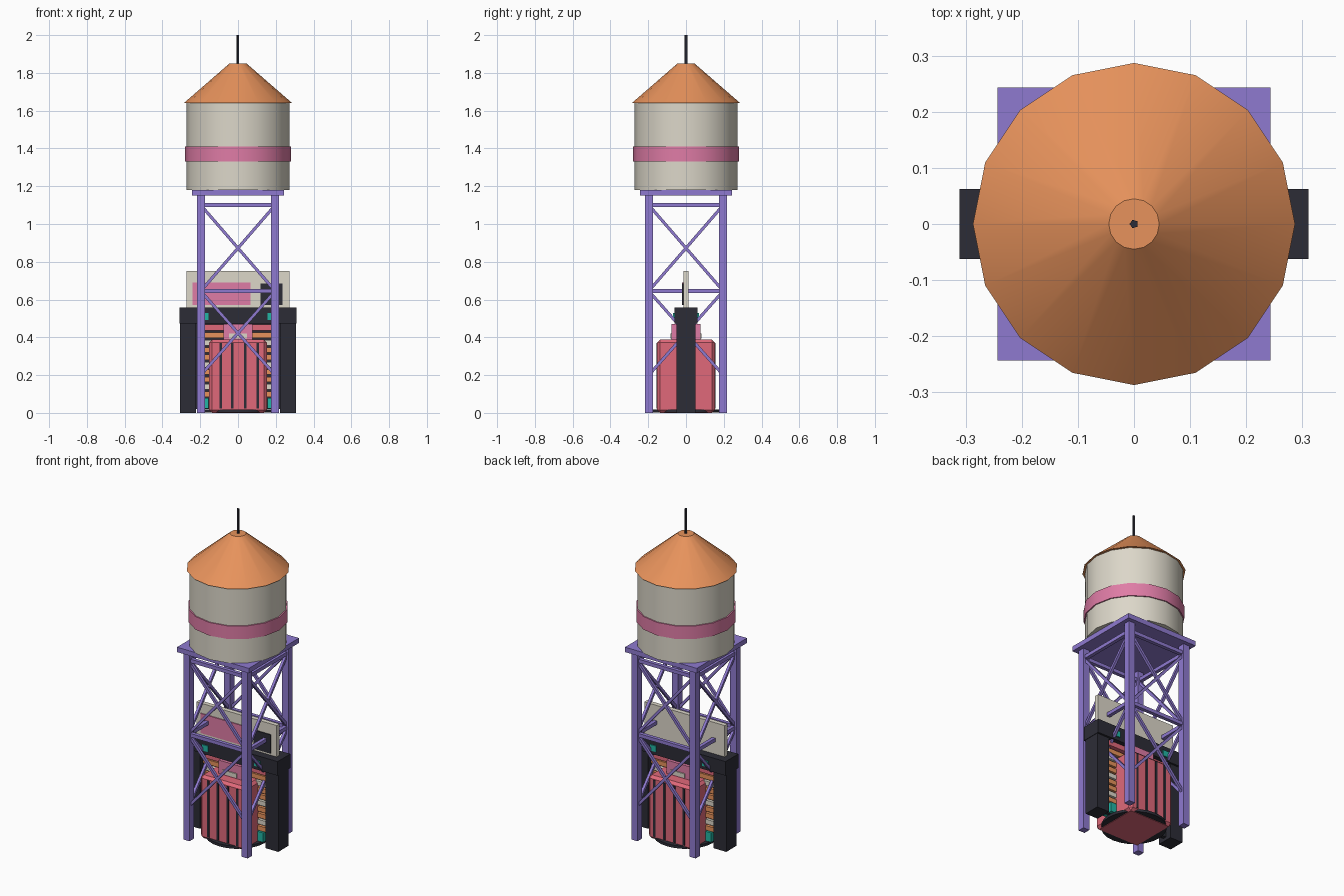
import bpy
import math
from mathutils import Vector

cube = bpy.data.objects.get("Cube")
if cube:
    bpy.data.objects.remove(cube, do_unlink=True)


def linear(c):
    return c / 12.92 if c <= 0.04045 else ((c + 0.055) / 1.055) ** 2.4


def material(name, code):
    rgb = [linear(int(code[i:i + 2], 16) / 255) for i in (0, 2, 4)]
    mat = bpy.data.materials.new(name)
    mat.use_nodes = True
    mat.diffuse_color = (*rgb, 1)
    mat.node_tree.nodes["Principled BSDF"].inputs["Base Color"].default_value = (*rgb, 1)
    return mat


ORANGE = material("orange", "E8935C")
CREAM = material("cream", "DCD7C9")
PURPLE = material("purple", "8F7AD0")
DARK = material("charcoal", "2C2C36")
PINK = material("pink", "DF7CA6")
RED = material("coral red", "E0697A")
TEAL = material("teal", "22B5A4")


def box(name, mat, x, y, z, bevel=0):
    """Box from (low, high) ranges on each axis."""
    ranges = (x, y, z)
    bpy.ops.mesh.primitive_cube_add(size=1, location=[(a + b) / 2 for a, b in ranges])
    ob = bpy.context.object
    ob.name = name
    ob.scale = [b - a for a, b in ranges]
    bpy.ops.object.transform_apply(location=False, rotation=False, scale=True)
    ob.data.materials.append(mat)
    if bevel:
        mod = ob.modifiers.new("bevel", "BEVEL")
        mod.width = bevel
        mod.segments = 1
    return ob


def cone(name, mat, r1, r2, z0, z1, sides=16, smooth=True):
    """Upright cylinder or frustum with a corner on the +x axis."""
    bpy.ops.mesh.primitive_cone_add(vertices=sides, radius1=r1, radius2=r2, depth=z1 - z0,
                                    location=(0, 0, (z0 + z1) / 2),
                                    rotation=(0, 0, math.pi / 2))
    ob = bpy.context.object
    ob.name = name
    ob.data.materials.append(mat)
    if smooth:
        bpy.ops.object.shade_smooth_by_angle(angle=math.radians(30))
    return ob


def strut(name, start, end, width):
    """Square bar between two points."""
    a, b = Vector(start), Vector(end)
    bpy.ops.mesh.primitive_cube_add(size=1, location=(a + b) / 2)
    ob = bpy.context.object
    ob.name = name
    ob.scale = (width, width, (b - a).length)
    ob.rotation_euler = (b - a).to_track_quat("Z", "Y").to_euler()
    ob.data.materials.append(PURPLE)


# Water tank with roof and mast
cone("tank", CREAM, 0.273, 0.273, 1.18, 1.64)
cone("tank_band", PINK, 0.28, 0.28, 1.33, 1.41)
cone("roof", ORANGE, 0.287, 0.045, 1.64, 1.85)
cone("mast", DARK, 0.008, 0.008, 1.84, 2.0, sides=5, smooth=False)
box("platform", PURPLE, (-0.243, 0.243), (-0.243, 0.243), (1.15, 1.18))

# Tower legs
LEG = 0.197
for sx in (-1, 1):
    for sy in (-1, 1):
        x, y = sx * LEG, sy * LEG
        box("tower_leg", PURPLE, (x - 0.021, x + 0.021), (y - 0.021, y + 0.021), (0, 1.15))

# Tower bracing, repeated around the four sides
for side in range(4):
    turn = side * math.pi / 2
    c, s = round(math.cos(turn)), round(math.sin(turn))

    def at(u, z):
        return (c * u + s * LEG, s * u - c * LEG, z)

    for z in (0.645, 1.1):
        strut("tower_rail", at(-LEG, z), at(LEG, z), 0.022)
    for low, high in ((0.2, 0.645), (0.645, 1.1)):
        strut("tower_brace", at(-LEG, low), at(LEG, high), 0.016)
        strut("tower_brace", at(LEG, low), at(-LEG, high), 0.016)

# Gateway posts and beam
for s in (-1, 1):
    box("gate_post", DARK, sorted((s * 0.222, s * 0.308)), (-0.05, 0.05), (0, 0.5))
box("gate_beam", DARK, (-0.311, 0.311), (-0.062, 0.062), (0.472, 0.558))

# Sign board with front panels
box("sign_board", CREAM, (-0.272, 0.272), (-0.014, 0.014), (0.558, 0.75))
box("sign_panel", PINK, (-0.24, 0.065), (-0.02, -0.013), (0.57, 0.69))
box("sign_screen", DARK, (0.12, 0.235), (-0.02, -0.013), (0.57, 0.685))

# Slatted curtain between the posts
box("curtain_backing", DARK, (-0.222, 0.222), (-0.012, 0.012), (0.02, 0.472))
for i in range(9):
    z = 0.085 + i * 0.039
    box("curtain_slat", CREAM if i % 3 == 1 else ORANGE,
        (-0.215, 0.215), (-0.03, 0.03), (z, z + 0.028))
box("curtain_header", RED, (-0.215, 0.215), (-0.04, 0.04), (0.437, 0.468))

# Teal lamps on the beam and at the curtain foot
for s in (-1, 1):
    xs = sorted((s * 0.155, s * 0.195))
    for y in (-0.064, 0.064):
        box("beam_lamp", TEAL, xs, (y - 0.004, y + 0.004), (0.493, 0.53))
    box("foot_lamp", TEAL, xs, (-0.035, 0.035), (0.022, 0.08))

# Ribbed booth standing on a round base
cone("booth_base", DARK, 0.182, 0.182, 0.002, 0.018, sides=24)
box("booth", RED, (-0.153, 0.153), (-0.153, 0.153), (0, 0.388), bevel=0.016)
for x in (-0.092, -0.03, 0.038, 0.105):
    for y in (-0.153, 0.153):
        box("booth_rib", DARK, (x - 0.007, x + 0.007), (y - 0.004, y + 0.004), (0.022, 0.37))
box("booth_cap", PINK, (-0.077, 0.077), (-0.077, 0.077), (0.385, 0.47))
for y in (-0.079, 0.079):
    box("cap_plate", CREAM, (-0.048, 0.048), (y - 0.004, y + 0.004), (0.395, 0.42))
